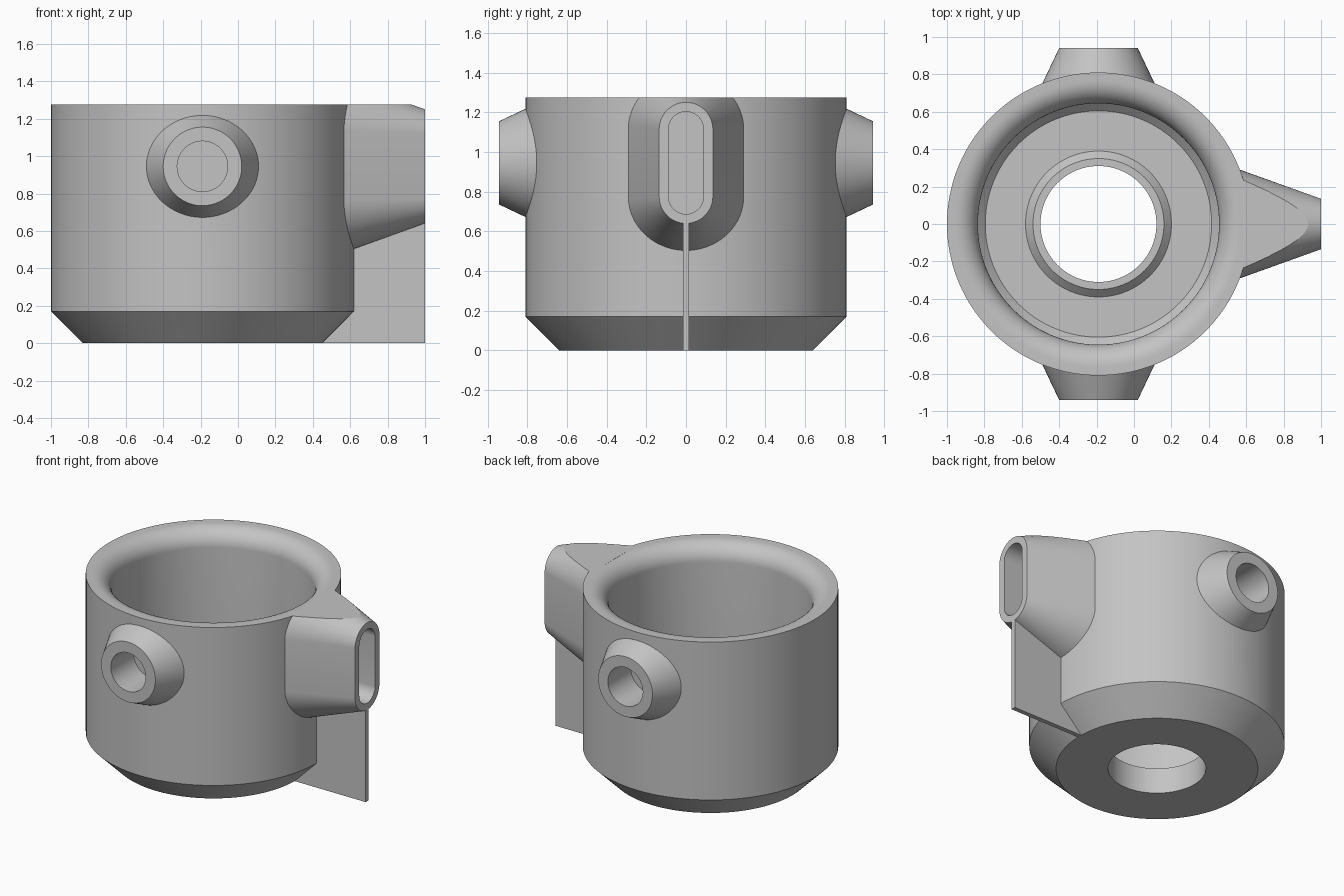
import bpy, bmesh
from math import sin, cos, pi, radians
from mathutils import Matrix, Vector

if "Cube" in bpy.data.objects:
    bpy.data.objects.remove(bpy.data.objects["Cube"])

AXIS_X = -0.19      # cup axis
TOP = 1.275         # cup height
PORT_Z = 0.945      # centre height of all openings

grey = bpy.data.materials.new("plain grey")
grey.use_nodes = True
colour = (0.55, 0.55, 0.55, 1)
grey.diffuse_color = colour
grey.node_tree.nodes["Principled BSDF"].inputs["Base Color"].default_value = colour


def finish(bm, name):
    bmesh.ops.recalc_face_normals(bm, faces=bm.faces)
    mesh = bpy.data.meshes.new(name)
    bm.to_mesh(mesh)
    bm.free()
    obj = bpy.data.objects.new(name, mesh)
    bpy.context.collection.objects.link(obj)
    mesh.materials.append(grey)
    return obj


def activate(obj):
    bpy.ops.object.select_all(action='DESELECT')
    obj.select_set(True)
    bpy.context.view_layer.objects.active = obj


def smooth(obj, angle=20):
    activate(obj)
    bpy.ops.object.shade_smooth_by_angle(angle=radians(angle))


def cut(obj, cutter):
    mod = obj.modifiers.new("opening", 'BOOLEAN')
    mod.operation = 'DIFFERENCE'
    mod.solver = 'EXACT'
    mod.object = cutter
    activate(obj)
    bpy.ops.object.modifier_apply(modifier=mod.name)


def lathe(name, profile, segments=128):
    """Closed (radius, height) profile turned around the cup axis."""
    bm = bmesh.new()
    rings = []
    for i in range(segments):
        a = 2 * pi * i / segments
        rings.append([bm.verts.new((AXIS_X + r * cos(a), r * sin(a), z)) for r, z in profile])
    n = len(profile)
    for i in range(segments):
        p, q = rings[i], rings[(i + 1) % segments]
        for j in range(n):
            k = (j + 1) % n
            bm.faces.new((p[j], q[j], q[k], p[k]))
    return finish(bm, name)


def spout(name, start, end, half, angle, segments=64):
    """Solid loft of two upright slots, each (distance from axis, radius)."""
    bm = bmesh.new()
    turn = Matrix.Translation((AXIS_X, 0, PORT_Z)) @ Matrix.Rotation(radians(angle), 4, 'Z')
    rings = []
    for dist, r in (start, end):
        ring = []
        for i in range(segments):
            a = 2 * pi * (i + 0.5) / segments
            lift = half if sin(a) > 0 else -half
            ring.append(bm.verts.new(turn @ Vector((dist, r * cos(a), r * sin(a) + lift))))
        rings.append(ring)
        bm.faces.new(ring)
    for i in range(segments):
        k = (i + 1) % segments
        bm.faces.new((rings[0][i], rings[0][k], rings[1][k], rings[1][i]))
    # Trim flush with the cup rim
    cutting = bmesh.ops.bisect_plane(bm, geom=bm.verts[:] + bm.edges[:] + bm.faces[:],
                                     plane_co=(0, 0, TOP), plane_no=(0, 0, 1),
                                     clear_outer=True)
    edges = [e for e in cutting["geom_cut"] if isinstance(e, bmesh.types.BMEdge)]
    if edges:
        bmesh.ops.holes_fill(bm, edges=[e for e in bm.edges if e.is_boundary], sides=0)
    return finish(bm, name)


# Cup: chamfered foot, rounded inner rim, raised lip around the drain
FILLET, INNER = 0.12, 0.645
rim = [(INNER + FILLET * (1 - cos(t * pi / 24)), TOP - FILLET * (1 - sin(t * pi / 24)))
       for t in range(12, -1, -1)]
cup = lathe("cup", [(0.31, 0), (0.64, 0), (0.81, 0.17), (0.81, TOP)] + rim
            + [(INNER, 0.18), (0.605, 0.14), (0.39, 0.14), (0.35, 0.18), (0.31, 0.18)])

# Nozzles: two round side ports and one tall slot, each with a blind opening
FLOOR = 0.69
nozzles = (
    ("right_port", (0.74, 0.306), (0.942, 0.21), 0.0, 0.135, -90),
    ("left_port", (0.74, 0.306), (0.942, 0.21), 0.0, 0.135, 90),
    ("slot_nozzle", (0.75, 0.293), (1.19, 0.135), 0.17, 0.088, 0),
)
for name, base, tip, half, bore, angle in nozzles:
    body = spout(name, base, tip, half, angle)
    cutter = spout(name + "_cutter", (FLOOR, bore), (tip[0] + 0.1, bore), half, angle)
    cutter.hide_render = True
    cut(body, cutter)
    cut(cup, cutter)
    bpy.data.objects.remove(cutter)
    smooth(body, 15)
smooth(cup)

# Thin support fin under the slot nozzle
bm = bmesh.new()
outline = [(0.44, 0), (1, 0), (1, 0.65), (0.57, 0.65), (0.57, 0.17)]
face = bm.faces.new([bm.verts.new((x, -0.016, z)) for x, z in outline])
side = bmesh.ops.extrude_face_region(bm, geom=[face])["geom"]
bmesh.ops.translate(bm, vec=(0, 0.032, 0),
                    verts=[v for v in side if isinstance(v, bmesh.types.BMVert)])
finish(bm, "support_fin")
